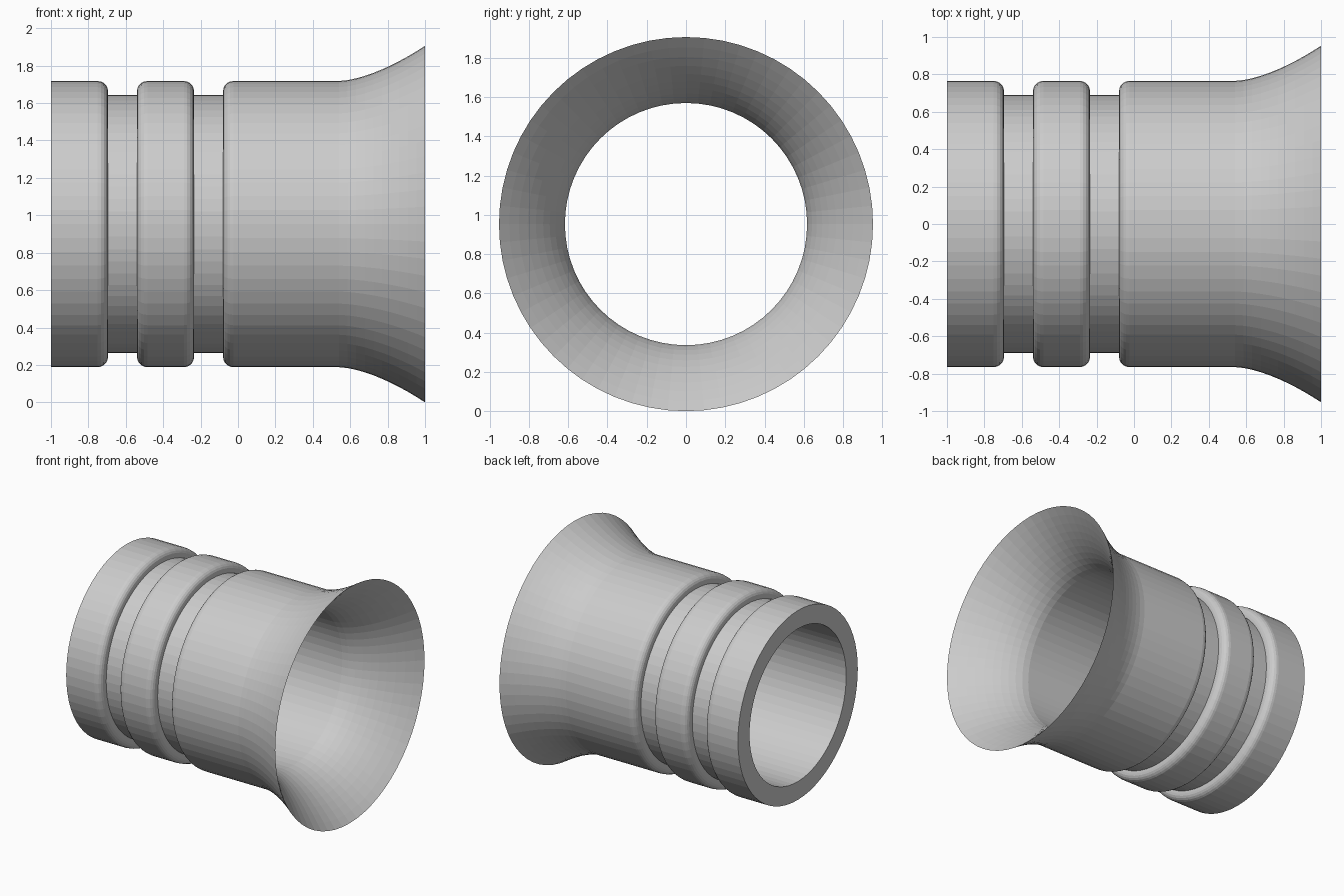
import bpy, bmesh, math
from mathutils import Matrix, Vector

if "Cube" in bpy.data.objects:
    bpy.data.objects.remove(bpy.data.objects["Cube"])

SEGMENTS = 64
AXIS_Z = 0.953
BORE, BODY, GROOVE, RIM = 0.617, 0.765, 0.69, 0.953
FILLET = 0.055


def fillet(edge_x, side):
    """Rounded shoulder ending at a groove wall; side=1 rounds the right end."""
    pts = []
    for i in range(6):
        a = math.radians(90 * i / 5)
        pts.append((edge_x - side * FILLET * (1 - math.sin(a)),
                    BODY - FILLET * (1 - math.cos(a))))
    return pts if side > 0 else pts[::-1]


def flare(r0, r1, power, x0, steps=10):
    """Curve opening from radius r0 at x0 to r1 at the rim."""
    return [(x0 + (1 - x0) * i / steps, r0 + (r1 - r0) * (i / steps) ** power)
            for i in range(steps + 1)]


# outer profile: plain end, two grooves with rounded shoulders, flared bell
profile = [(-1, BORE), (-1, BODY)]
for left, right in ((-0.695, -0.54), (-0.235, -0.08)):
    profile += fillet(left, 1) + [(left, GROOVE), (right, GROOVE)] + fillet(right, -1)
profile += flare(BODY, RIM, 1.6, 0.54)
# inner profile: bell closing down to the straight bore
profile += flare(BORE, RIM, 1.6, 0.5)[::-1][1:]

# revolve the closed profile around the x axis
bm = bmesh.new()
rings = []
for s in range(SEGMENTS):
    rot = Matrix.Rotation(2 * math.pi * s / SEGMENTS, 3, 'X')
    rings.append([bm.verts.new(rot @ Vector((x, 0, r)) + Vector((0, 0, AXIS_Z)))
                  for x, r in profile])
n = len(profile)
for s in range(SEGMENTS):
    a, b = rings[s], rings[(s + 1) % SEGMENTS]
    for i in range(n):
        j = (i + 1) % n
        bm.faces.new((a[i], a[j], b[j], b[i]))
bmesh.ops.recalc_face_normals(bm, faces=bm.faces)

mesh = bpy.data.meshes.new("flared_sleeve")
bm.to_mesh(mesh)
bm.free()
bpy.context.collection.objects.link(bpy.data.objects.new("flared_sleeve", mesh))
